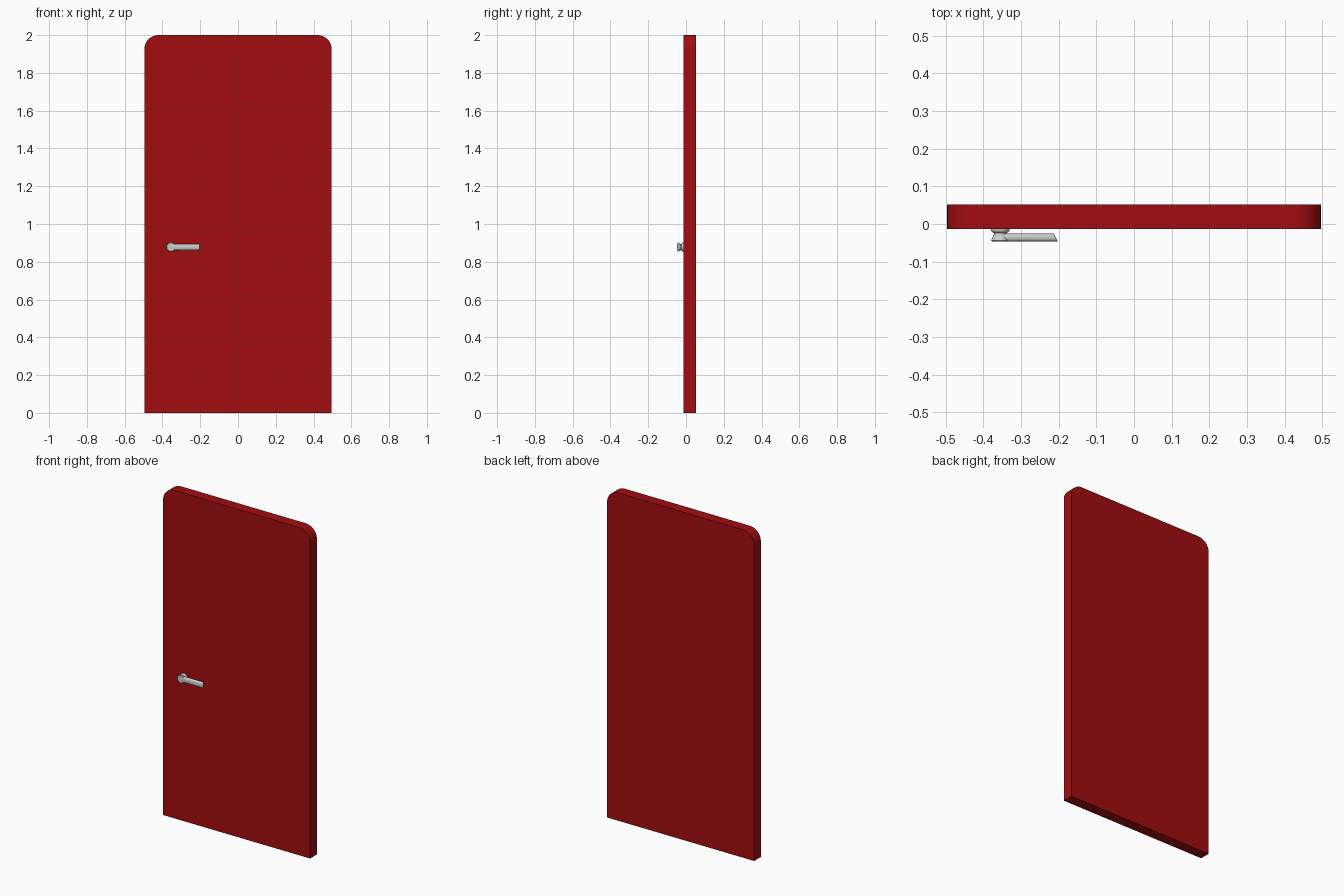
import bpy, bmesh, math
from mathutils import Vector

if "Cube" in bpy.data.objects:
    bpy.data.objects.remove(bpy.data.objects["Cube"])


def make_object(name, bm, angle=35):
    bmesh.ops.recalc_face_normals(bm, faces=bm.faces)
    me = bpy.data.meshes.new(name)
    bm.to_mesh(me)
    bm.free()
    ob = bpy.data.objects.new(name, me)
    bpy.context.collection.objects.link(ob)
    bpy.ops.object.select_all(action='DESELECT')
    ob.select_set(True)
    bpy.context.view_layer.objects.active = ob
    bpy.ops.object.shade_smooth_by_angle(angle=math.radians(angle))
    return ob


def loft(bm, rings):
    """Skin a list of closed rings and cap both ends."""
    loops = [[bm.verts.new(p) for p in r] for r in rings]
    for a, b in zip(loops, loops[1:]):
        n = len(a)
        for i in range(n):
            j = (i + 1) % n
            bm.faces.new((a[i], a[j], b[j], b[i]))
    bm.faces.new(loops[0])
    bm.faces.new(loops[-1])


# Door panel: flat slab with rounded top corners
W, H, R = 0.496, 2.0, 0.075
outline = [(-W, 0), (W, 0)]
for cx, start in ((W - R, 0), (-W + R, 90)):
    for i in range(11):
        a = math.radians(start + 9 * i)
        outline.append((cx + R * math.cos(a), H - R + R * math.sin(a)))
bm = bmesh.new()
loft(bm, [[(x, y, z) for x, z in outline] for y in (-0.013, 0.052)])
door = make_object("door_panel", bm)
red = bpy.data.materials.new("red_paint")
red.diffuse_color = (0.36, 0.004, 0.005, 1)
red.use_nodes = True
red.node_tree.nodes["Principled BSDF"].inputs["Base Color"].default_value = red.diffuse_color
door.data.materials.append(red)

# Handle hub: turned profile (radius, y) with a narrow waist
HX, HZ = -0.355, 0.878
profile = [(0.024, -0.012), (0.024, -0.018), (0.022, -0.021), (0.017, -0.024),
           (0.017, -0.027), (0.020, -0.034), (0.0245, -0.044), (0.022, -0.046)]
bm = bmesh.new()
loft(bm, [[(HX + r * math.cos(k * math.tau / 32), y, HZ + r * math.sin(k * math.tau / 32))
           for k in range(32)] for r, y in profile])
make_object("handle_hub", bm)

# Handle lever: rounded bar, its free end slanting out towards the front
CY = -0.036


def lever_ring(x, scale=1.0, slant=0.0):
    ring = []
    for k in range(24):
        a = k * math.tau / 24
        c, s = math.cos(a), math.sin(a)
        dy = 0.011 * scale * math.copysign(abs(c) ** 0.7, c)
        dz = 0.017 * scale * math.copysign(abs(s) ** 0.7, s)
        ring.append((x - slant * dy, CY + dy, HZ + dz))
    return ring


bm = bmesh.new()
loft(bm, [lever_ring(HX), lever_ring(-0.212, 1, 0.5),
          lever_ring(-0.2085, 0.95, 0.5), lever_ring(-0.2075, 0.85, 0.5)])
make_object("handle_lever", bm)
